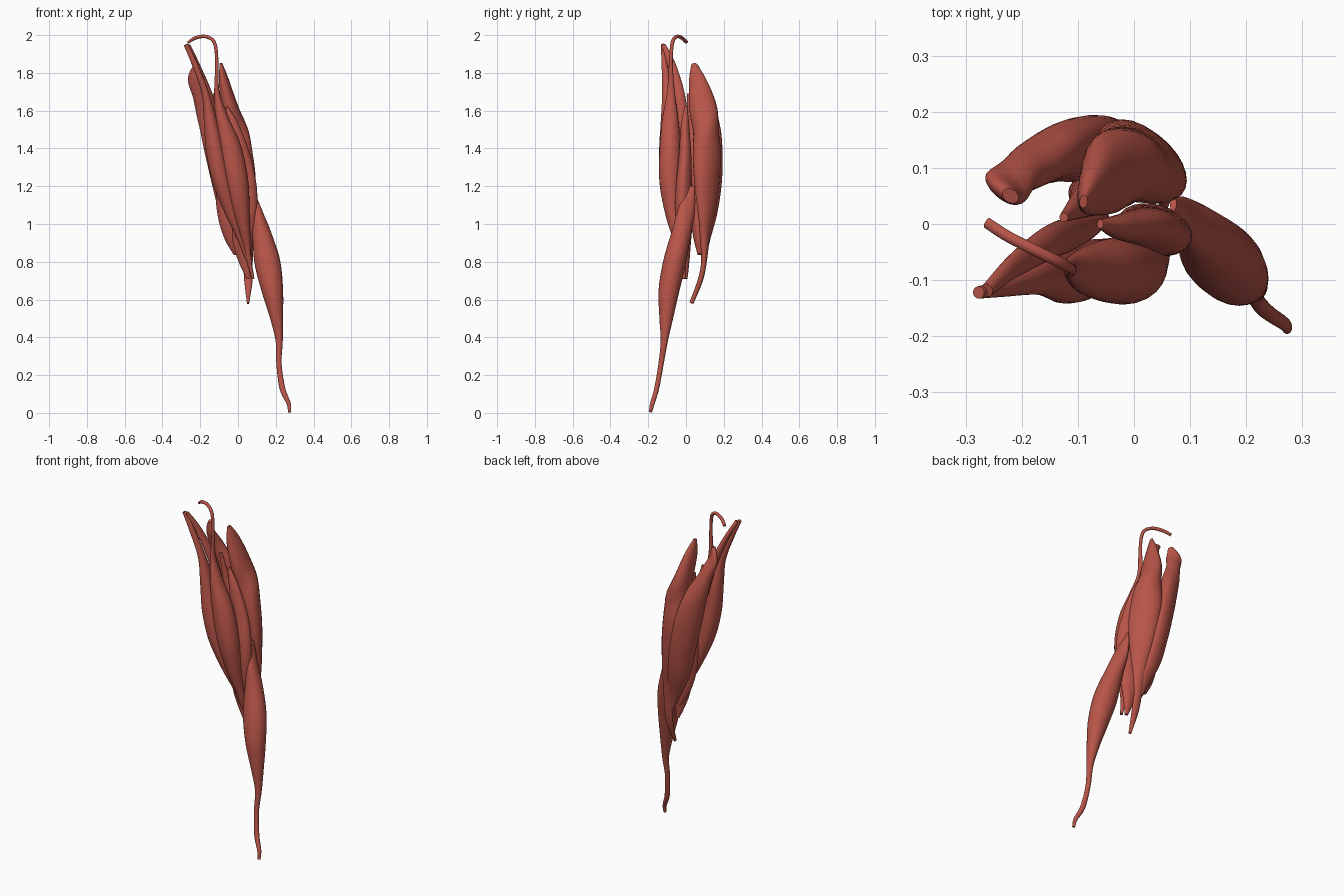
import bpy, bmesh, math
from mathutils import Vector

red = bpy.data.materials.new("muscle_red")
red.diffuse_color = (0.48, 0.09, 0.065, 1)


def catmull(a, b, c, d, t):
    return 0.5 * (2 * b + (c - a) * t + (2 * a - 5 * b + 4 * c - d) * t * t
                  + (3 * b - a - 3 * c + d) * t ** 3)


def muscle(name, keys, sides=24, steps=8):
    """Loft ellipses down a path; key = x, y, z, half width, half depth, turn in degrees."""
    rows = []
    for i in range(len(keys) - 1):
        k = [keys[max(i - 1, 0)], keys[i], keys[i + 1], keys[min(i + 2, len(keys) - 1)]]
        for s in range(steps):
            rows.append([catmull(*(q[j] for q in k), s / steps) for j in range(6)])
    rows.append(list(keys[-1]))
    pts = [Vector(r[:3]) for r in rows]
    bm = bmesh.new()
    rings = []
    for i, r in enumerate(rows):
        t = (pts[min(i + 1, len(pts) - 1)] - pts[max(i - 1, 0)]).normalized()
        v = Vector((0, 1, 0))
        v = (v - t * v.dot(t)).normalized()
        u = v.cross(t)
        a = -math.radians(r[5])
        u, v = u * math.cos(a) + v * math.sin(a), v * math.cos(a) - u * math.sin(a)
        rx, ry = max(r[3], 0.004), max(r[4], 0.004)
        rings.append([bm.verts.new(pts[i] + u * rx * math.cos(w) + v * ry * math.sin(w))
                      for w in (2 * math.pi * n / sides for n in range(sides))])
    for p, q in zip(rings, rings[1:]):
        for n in range(sides):
            m = (n + 1) % sides
            bm.faces.new((p[n], p[m], q[m], q[n]))
    bm.faces.new(rings[0])
    bm.faces.new(rings[-1])
    bmesh.ops.recalc_face_normals(bm, faces=bm.faces)
    me = bpy.data.meshes.new(name)
    bm.to_mesh(me)
    bm.free()
    me.materials.append(red)
    ob = bpy.data.objects.new(name, me)
    bpy.context.collection.objects.link(ob)
    bpy.context.view_layer.objects.active = ob
    ob.select_set(True)
    bpy.ops.object.shade_smooth_by_angle(angle=math.radians(50))
    ob.select_set(False)


# Forearm muscle, tapering to the long wrist tendon
muscle("forearm_muscle", [
    (0.07, 0.035, 1.2, .006, .012, 0), (0.095, 0.005, 1.08, .026, .045, 15),
    (0.125, -0.025, 0.95, .05, .052, 10), (0.155, -0.06, 0.8, .068, .06, 0),
    (0.182, -0.09, 0.65, .057, .055, 0), (0.205, -0.105, 0.5, .034, .036, 0),
    (0.218, -0.115, 0.38, .019, .019, 0), (0.217, -0.132, 0.26, .014, .014, 0),
    (0.235, -0.155, 0.13, .015, .013, 0), (0.268, -0.178, 0.05, .011, .012, 0),
    (0.273, -0.188, 0.004, .008, .008, 0)])

# Rear outer arm muscle with elbow tendon
muscle("rear_outer_head", [
    (-0.09, 0.04, 1.85, .007, .012, -10), (-0.075, 0.06, 1.76, .026, .046, -10),
    (-0.042, 0.093, 1.6, .05, .074, 0), (-0.003, 0.11, 1.42, .084, .06, -45),
    (0.024, 0.11, 1.25, .084, .05, -45), (0.044, 0.108, 1.08, .06, .034, -45),
    (0.047, 0.1, 0.93, .037, .025, -20), (0.052, 0.095, 0.8, .026, .015, 0),
    (0.055, 0.075, 0.7, .022, .014, 0), (0.053, 0.028, 0.58, .006, .011, 0)])

# Rear inner arm muscle with a broad slanted upper end
muscle("rear_inner_head", [
    (-0.22, 0.05, 1.84, .016, .012, -35), (-0.228, 0.065, 1.77, .042, .022, -35),
    (-0.2, 0.092, 1.68, .04, .036, -10), (-0.15, 0.122, 1.54, .064, .046, 30),
    (-0.112, 0.134, 1.4, .076, .048, 35), (-0.072, 0.132, 1.22, .074, .048, 35),
    (-0.036, 0.12, 1.05, .062, .04, 25), (0.01, 0.102, 0.91, .04, .024, 10),
    (0.04, 0.095, 0.8, .02, .012, 0)])

# Deep rear muscle
muscle("rear_deep_head", [
    (-0.125, 0.012, 1.69, .008, .008, 0), (-0.095, 0.035, 1.5, .022, .025, 0),
    (-0.075, 0.05, 1.3, .04, .035, 0), (-0.055, 0.058, 1.1, .06, .038, 0),
    (-0.03, 0.065, 0.95, .05, .03, 0), (-0.005, 0.075, 0.84, .018, .014, 0)])

# Front inner belly rising to the shoulder hook point
muscle("front_inner_head", [
    (-0.277, -0.122, 1.95, .011, .011, 0), (-0.235, -0.115, 1.86, .015, .015, 0),
    (-0.175, -0.1, 1.7, .019, .026, 0), (-0.145, -0.09, 1.54, .036, .044, 0),
    (-0.12, -0.088, 1.38, .048, .054, 0), (-0.085, -0.08, 1.22, .047, .052, 0),
    (-0.035, -0.06, 1.06, .034, .036, 0), (0.015, -0.035, 0.92, .018, .022, 0),
    (0.05, -0.025, 0.82, .012, .014, 0)])

# Front outer belly with arched upper tendon and lower tendon
muscle("front_outer_head", [
    (-0.262, 0.002, 1.962, .007, .01, 0), (-0.225, -0.022, 1.985, .009, .01, 0),
    (-0.17, -0.05, 1.992, .009, .01, 0), (-0.125, -0.072, 1.96, .009, .01, 0),
    (-0.112, -0.08, 1.86, .009, .01, 0), (-0.112, -0.08, 1.7, .014, .02, 0),
    (-0.085, -0.083, 1.56, .035, .042, 0), (-0.042, -0.083, 1.4, .06, .057, 0),
    (-0.008, -0.083, 1.23, .062, .058, 0), (0.018, -0.067, 1.06, .044, .044, 0),
    (0.045, -0.038, 0.9, .022, .024, 0), (0.06, -0.02, 0.8, .013, .016, 0),
    (0.08, -0.012, 0.71, .007, .01, 0)])

# Short strap muscle of the inner upper arm
muscle("inner_strap", [
    (-0.262, -0.118, 1.945, .011, .012, 0), (-0.215, -0.075, 1.84, .014, .022, 0),
    (-0.155, -0.035, 1.68, .022, .03, 0), (-0.115, -0.018, 1.52, .022, .03, 0),
    (-0.08, -0.005, 1.36, .016, .022, 0), (-0.05, 0.01, 1.22, .006, .01, 0)])

# Deep front muscle reaching past the elbow
muscle("front_deep", [
    (-0.06, 0.0, 1.62, .006, .008, 0), (-0.025, -0.005, 1.52, .03, .022, 0),
    (0.015, -0.005, 1.36, .05, .033, 0), (0.035, -0.01, 1.2, .065, .042, -15),
    (0.035, -0.01, 1.05, .068, .045, -15), (0.025, -0.008, 0.92, .056, .035, -10),
    (0.035, -0.002, 0.82, .038, .022, 0), (0.055, 0.0, 0.71, .01, .008, 0)])
